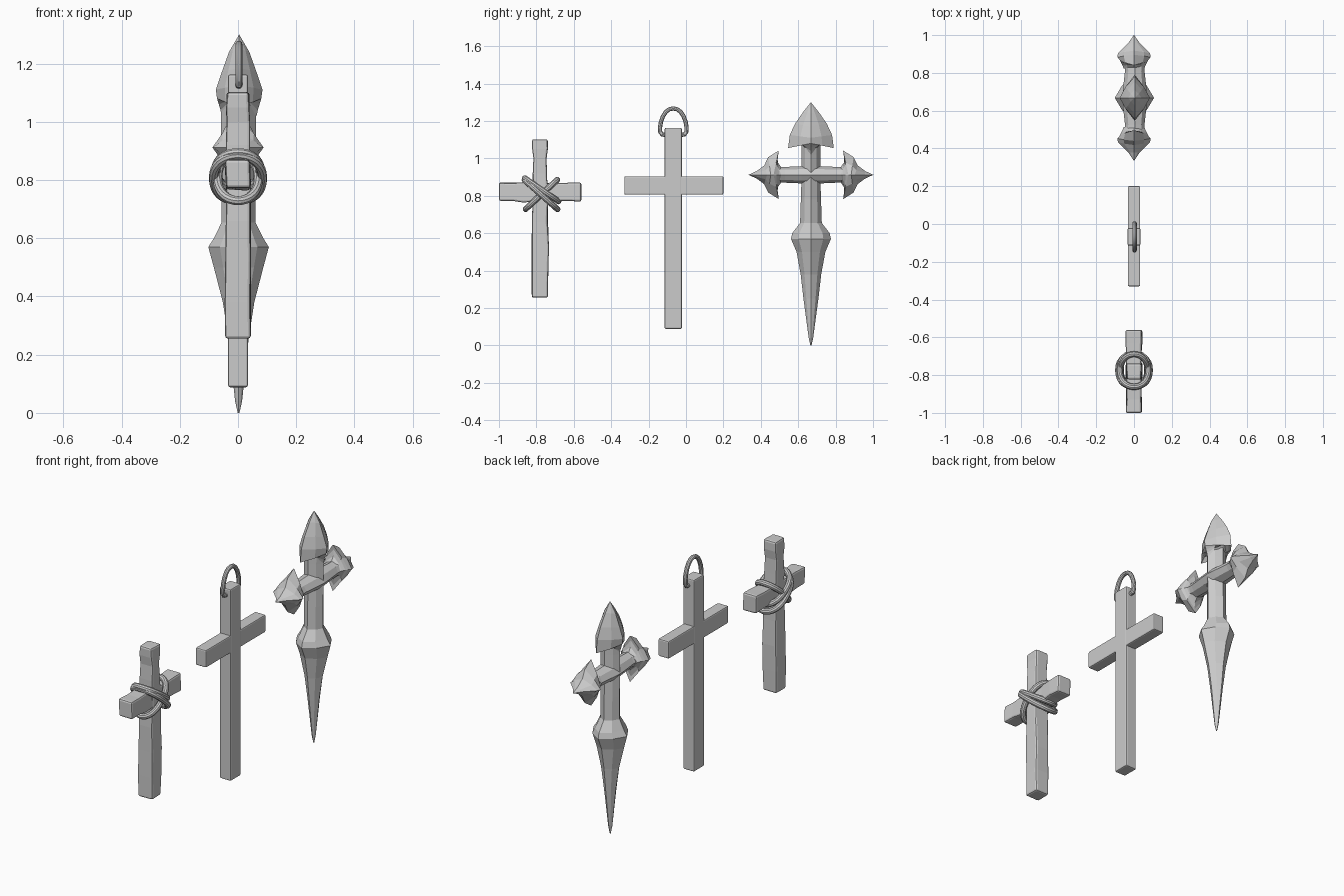
import bpy, bmesh, math, random

if "Cube" in bpy.data.objects:
    bpy.data.objects.remove(bpy.data.objects["Cube"])
random.seed(4)

SQUARE = [(1, 1), (-1, 1), (-1, -1), (1, -1)]


def octagon(k):
    return [(1, 0), (k, k), (0, 1), (-k, k), (-1, 0), (-k, -k), (0, -1), (k, -k)]


def upright(y0, x0=0):
    return lambda u, v, t: (x0 + u, y0 + v, t)


def sideways(z0, x0=0):
    return lambda u, v, t: (x0 + u, t, z0 + v)


def make(name, bm, bevel=0):
    bmesh.ops.remove_doubles(bm, verts=bm.verts, dist=1e-5)
    bmesh.ops.recalc_face_normals(bm, faces=bm.faces)
    me = bpy.data.meshes.new(name)
    bm.to_mesh(me)
    bm.free()
    ob = bpy.data.objects.new(name, me)
    bpy.context.collection.objects.link(ob)
    if bevel:
        m = ob.modifiers.new("bevel", 'BEVEL')
        m.width = bevel
        m.segments = 2
        m.limit_method = 'ANGLE'
    return ob


def loft(name, frame, shape, sections, jitter=0, bevel=0):
    """sections: (position, half depth in x, half width)"""
    bm = bmesh.new()
    r = lambda: random.uniform(-jitter, jitter)
    rings = [[bm.verts.new(frame(a * hx + r(), b * hw + r(), t)) for a, b in shape]
             for t, hx, hw in sections]
    n = len(shape)
    for p, q in zip(rings, rings[1:]):
        for i in range(n):
            bm.faces.new((p[i], p[(i + 1) % n], q[(i + 1) % n], q[i]))
    bm.faces.new(rings[0])
    bm.faces.new(rings[-1])
    return make(name, bm, bevel)


def barbed_head(name, frame, rows):
    """rows: (edge width, edge position, ridge depth, ridge position), tip first"""
    bm = bmesh.new()
    for su in (1, -1):
        for sv in (1, -1):
            edge = [bm.verts.new(frame(0, sv * w, t)) for w, t, h, r in rows]
            mid = [bm.verts.new(frame(su * h * .62, sv * w * .5, (t + r) / 2)) for w, t, h, r in rows]
            ridge = [bm.verts.new(frame(su * h, 0, r)) for w, t, h, r in rows]
            for a, b in ((edge, mid), (mid, ridge)):
                for i in range(len(rows) - 1):
                    bm.faces.new((a[i], a[i + 1], b[i + 1], b[i]))
    # close the back of the head
    bmesh.ops.remove_doubles(bm, verts=bm.verts, dist=1e-5)
    bmesh.ops.holes_fill(bm, edges=[e for e in bm.edges if e.is_boundary], sides=0)
    return make(name, bm)


def tube(name, pts, radius, cyclic):
    cu = bpy.data.curves.new(name, 'CURVE')
    cu.dimensions = '3D'
    cu.bevel_depth = radius
    cu.bevel_resolution = 3
    cu.use_fill_caps = True
    sp = cu.splines.new('POLY')
    sp.points.add(len(pts) - 1)
    for p, c in zip(sp.points, pts):
        p.co = (*c, 1)
    sp.use_cyclic_u = cyclic
    ob = bpy.data.objects.new(name, cu)
    bpy.context.collection.objects.link(ob)
    bpy.ops.object.select_all(action='DESELECT')
    ob.select_set(True)
    bpy.context.view_layer.objects.active = ob
    bpy.ops.object.convert(target='MESH')
    bpy.ops.object.shade_smooth_by_angle()


# Rough wooden cross
loft("wooden_post", upright(-.78), SQUARE,
     [(.255, .042, .044), (.38, .044, .045), (.52, .043, .046), (.66, .042, .042),
      (.8, .042, .04), (.92, .04, .037), (1.0, .039, .034), (1.05, .04, .043), (1.102, .038, .043)],
     .003, .01)
loft("wooden_crossbar", sideways(.82), SQUARE,
     [(-1, .042, .05), (-.93, .041, .049), (-.87, .041, .054), (-.78, .04, .048),
      (-.7, .041, .049), (-.63, .042, .047), (-.56, .042, .052)], .003, .01)


# Rope loops lashed diagonally around the joint
def rope(name, cy, cz, dy, dz, rx):
    pts = []
    for i in range(32):
        a = math.tau * i / 32
        s = math.copysign(abs(math.sin(a)) ** .85, math.sin(a))
        pts.append((rx * math.cos(a), cy + dy * s, cz + dz * s))
    tube(name, pts, .016, True)


rope("rope_loop_1", -.772, .832, -.09, .062, .076)
rope("rope_loop_2", -.775, .806, -.088, .078, .084)
rope("rope_loop_3", -.773, .807, .084, .078, .07)

# Plain pendant cross
loft("plain_post", upright(-.068), SQUARE, [(.088, .034, .046), (1.163, .034, .046)], 0, .007)
loft("plain_crossbar", sideways(.855), SQUARE, [(-.33, .033, .049), (.2, .033, .049)], 0, .007)
half = [(.04, 1.125), (.06, 1.128), (.07, 1.142), (.071, 1.165), (.066, 1.195),
        (.055, 1.225), (.04, 1.248), (.022, 1.262)]
arch = [(-y, z) for y, z in half] + [(0, 1.267)] + half[::-1]
tube("hanging_ring", [(.003, -.068 + y, z) for y, z in arch], .012, False)

# Ornate dagger cross: spike and shaft
CY, CZ = .668, .912
loft("spike_and_shaft", upright(CY, .002), octagon(.62),
     [(0, .003, .003), (.04, .012, .012), (.25, .034, .04), (.38, .054, .055), (.5, .085, .077),
      (.57, .104, .107), (.6, .085, .1), (.655, .058, .058), (.78, .058, .054),
      (.9, .06, .05), (1.02, .06, .05), (1.1, .062, .05)])
# Horizontal arm
loft("ornate_arm", sideways(CZ, .004), octagon(.66),
     [(CY - .22, .055, .04), (CY - .14, .052, .042), (CY - .05, .062, .046), (CY, .066, .05),
      (CY + .05, .062, .046), (CY + .14, .052, .042), (CY + .22, .055, .04)])
# Barbed heads on the top and both arms
barbed_head("top_head", upright(CY, .004),
            [(0, 1.3, 0, 1.3), (.04, 1.25, .035, 1.24), (.085, 1.185, .06, 1.17),
             (.113, 1.125, .08, 1.11), (.122, 1.055, .076, 1.08), (.095, 1.082, .07, 1.06),
             (.065, 1.09, .064, 1.04), (.048, 1.075, .06, 1.02)])
for side, label in ((-1, "left"), (1, "right")):
    def frame(u, v, t, s=side):
        return (u, CY + s * t, CZ + v)
    barbed_head(label + "_arm_head", frame,
                [(0, .334, 0, .334), (.02, .29, .03, .29), (.05, .25, .085, .235),
                 (.095, .228, .088, .215), (.13, .172, .075, .2), (.1, .18, .068, .185),
                 (.065, .176, .06, .17), (.042, .16, .055, .155)])
